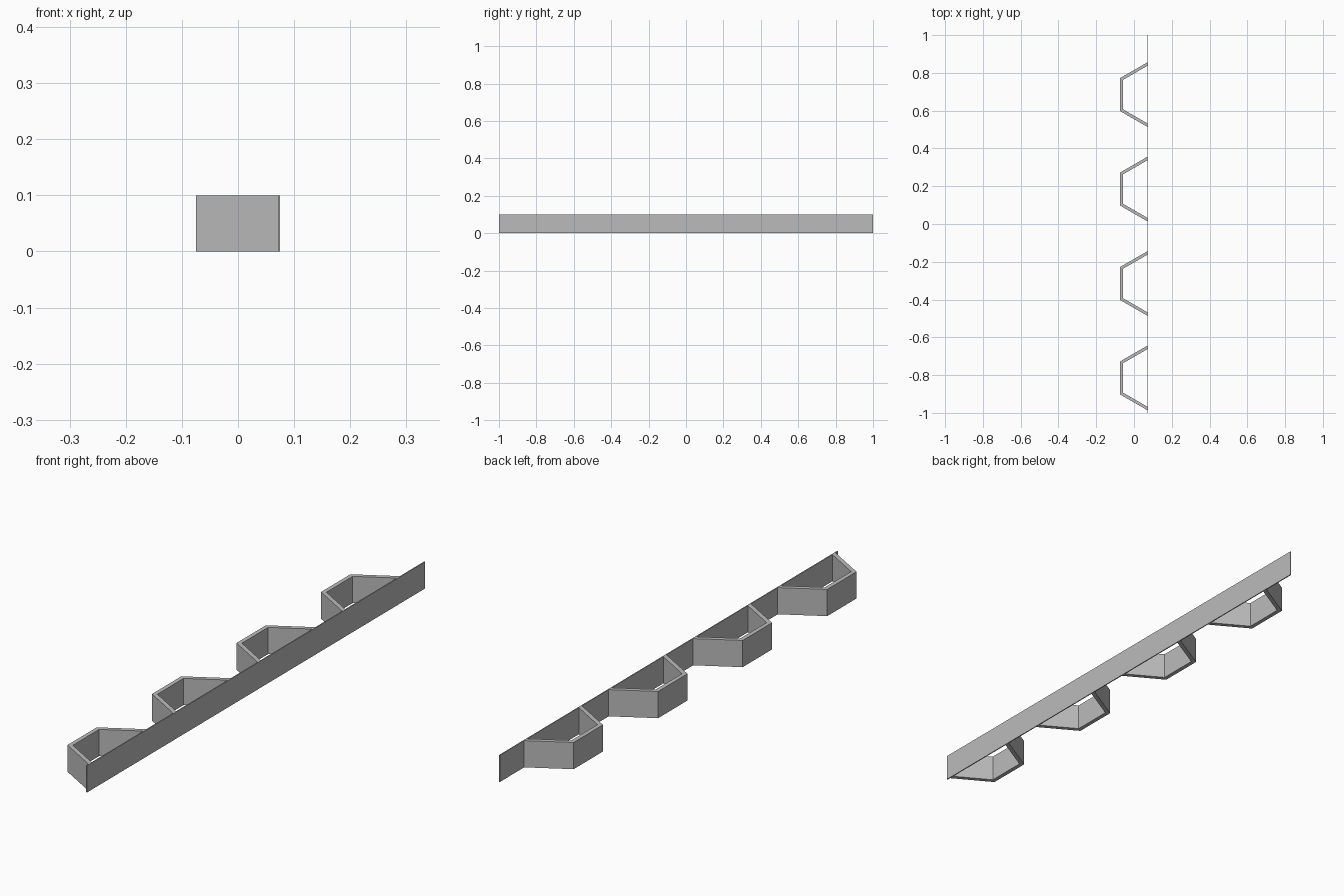
import bpy
import bmesh
import math

cube = bpy.data.objects.get("Cube")
if cube:
    bpy.data.objects.remove(cube, do_unlink=True)

HEIGHT = 0.1
FRONT, BACK = -0.075, 0.075     # x extent of the whole shelf
PLATE = 0.004                   # backing strip thickness
WALL = 0.016                    # pocket wall thickness

grey = bpy.data.materials.new("plain grey")
grey.use_nodes = True
colour = (0.5, 0.5, 0.5, 1)
grey.diffuse_color = colour
grey.node_tree.nodes["Principled BSDF"].inputs["Base Color"].default_value = colour


def extrude_outline(name, outline):
    """Upright prism from a flat outline standing on the ground."""
    bm = bmesh.new()
    face = bm.faces.new([bm.verts.new((x, y, 0)) for x, y in outline])
    result = bmesh.ops.extrude_face_region(bm, geom=[face])
    top = [v for v in result["geom"] if isinstance(v, bmesh.types.BMVert)]
    bmesh.ops.translate(bm, verts=top, vec=(0, 0, HEIGHT))
    bmesh.ops.recalc_face_normals(bm, faces=bm.faces)
    mesh = bpy.data.meshes.new(name)
    bm.to_mesh(mesh)
    bm.free()
    mesh.materials.append(grey)
    obj = bpy.data.objects.new(name, mesh)
    bpy.context.collection.objects.link(obj)
    return obj


def half_hexagon(depth, centre):
    """Three-sided bay opening towards the backing strip."""
    side = depth / math.cos(math.pi / 6)
    x = BACK - PLATE
    # sloping sides stop at the inner face of the strip
    wide = side - PLATE * math.tan(math.pi / 6)
    return [(x, centre + wide), (BACK - depth, centre + side / 2),
            (BACK - depth, centre - side / 2), (x, centre - wide)]


# Long thin backing strip
extrude_outline("backing_strip", [(BACK - PLATE, -1), (BACK, -1), (BACK, 1), (BACK - PLATE, 1)])

# Four open bays, evenly spaced along the strip
for i in range(4):
    centre = -0.815 + 0.5 * i
    outer = half_hexagon(BACK - FRONT, centre)
    inner = half_hexagon(BACK - FRONT - WALL, centre)
    extrude_outline(f"bay_{i + 1}", outer + inner[::-1])
